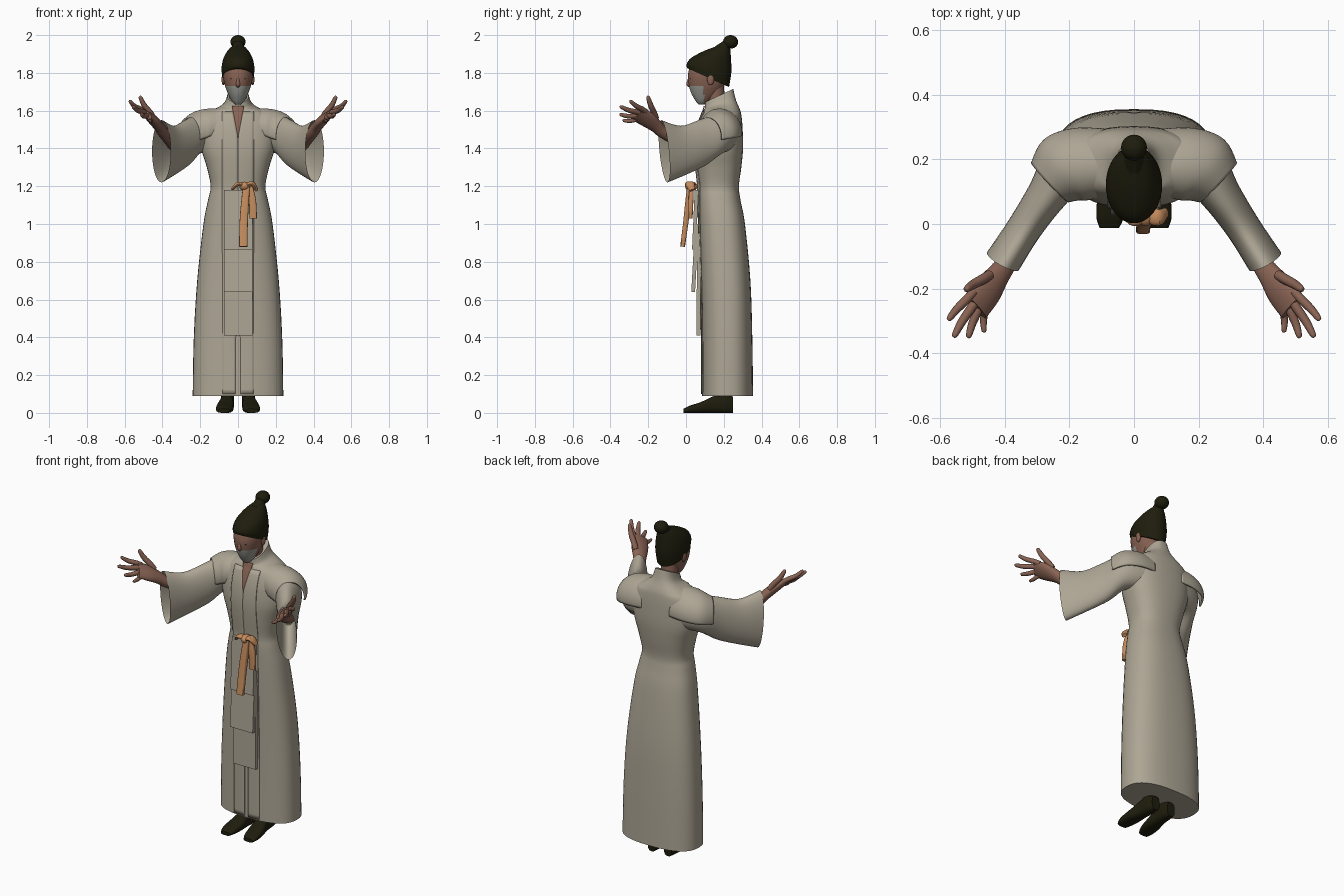
import bpy
import bmesh
from math import cos, sin, pi, radians
from mathutils import Vector as V

if "Cube" in bpy.data.objects:
    bpy.data.objects.remove(bpy.data.objects["Cube"])


def material(name, r, g, b):
    m = bpy.data.materials.new(name)
    m.use_nodes = True
    m.diffuse_color = (r, g, b, 1)
    bsdf = next(n for n in m.node_tree.nodes if n.type == 'BSDF_PRINCIPLED')
    bsdf.inputs["Base Color"].default_value = (r, g, b, 1)
    bsdf.inputs["Roughness"].default_value = 0.8
    return m


CLOTH = material("linen", 0.42, 0.38, 0.30)
DARK = material("dark_hair", 0.013, 0.012, 0.004)
SKIN = material("skin", 0.25, 0.125, 0.088)
GREY = material("pale_grey", 0.33, 0.33, 0.30)
SASH = material("orange_sash", 0.55, 0.26, 0.11)
made = []


def finish(name, bm, mat, mirror=False, thick=0):
    bmesh.ops.recalc_face_normals(bm, faces=bm.faces)
    mesh = bpy.data.meshes.new(name)
    bm.to_mesh(mesh)
    bm.free()
    mesh.materials.append(mat)
    ob = bpy.data.objects.new(name, mesh)
    bpy.context.collection.objects.link(ob)
    if thick:
        s = ob.modifiers.new("thickness", 'SOLIDIFY')
        s.thickness, s.offset = thick, 0
    if mirror:
        ob.modifiers.new("mirror", 'MIRROR')
    made.append(ob)
    return ob


def smooth_rows(rows, k=5):
    """Catmull-Rom interpolation of rows of numbers."""
    out = []
    for i in range(len(rows) - 1):
        a, b, c, d = (rows[max(0, min(len(rows) - 1, i + j))] for j in (-1, 0, 1, 2))
        for s in range(k):
            t = s / k
            out.append([0.5 * (2 * q + (r - p) * t + (2 * p - 5 * q + 4 * r - w) * t * t
                        + (3 * q - p - 3 * r + w) * t ** 3) for p, q, r, w in zip(a, b, c, d)])
    return out + [list(rows[-1])]


def ring(c, u, v, p=2, n=32, start=0, end=2 * pi):
    full = abs(end - start - 2 * pi) < 0.01
    pts = []
    for i in range(n):
        a = start + (end - start) * i / (n if full else n - 1)
        x, y = cos(a), sin(a)
        x, y = (abs(q) ** (2 / p) * (1 if q > 0 else -1) for q in (x, y))
        pts.append(V(c) + V(u) * x + V(v) * y)
    return pts


def loft(name, rings, mat, caps=(True, True), closed=True, **kw):
    bm = bmesh.new()
    rows = [[bm.verts.new(p) for p in r] for r in rings]
    n = len(rows[0])
    for a, b in zip(rows, rows[1:]):
        for i in range(n if closed else n - 1):
            j = (i + 1) % n
            bm.faces.new((a[i], a[j], b[j], b[i]))
    for row, cap in zip((rows[0], rows[-1]), caps):
        if cap and closed:
            bm.faces.new(row)
    return finish(name, bm, mat, **kw)


def level_rings(rows, p):
    """Rows of height, half width, front y, back y and tilt."""
    return [ring((0, (f + b) / 2, z), (w, 0, 0), (0, (b - f) / 2, t), p, 40) for z, w, f, b, t in rows]


def sweep(name, rows, side, mat, p=2, n=14, **kw):
    """Rows of x, y, z, side radius and thickness radius, along a path."""
    rows = smooth_rows(rows, 4)
    rings = []
    for i, r in enumerate(rows):
        d = V(rows[min(i + 1, len(rows) - 1)][:3]) - V(rows[max(i - 1, 0)][:3])
        v = d.cross(V(side)).normalized()
        u = v.cross(d).normalized()
        rings.append(ring(r[:3], u * r[3], v * r[4], p, n))
    return loft(name, rings, mat, **kw)


def ball(name, c, size, mat, **kw):
    bm = bmesh.new()
    bmesh.ops.create_uvsphere(bm, u_segments=24, v_segments=14, radius=1)
    bmesh.ops.scale(bm, vec=V(size), verts=bm.verts)
    bmesh.ops.translate(bm, vec=V(c), verts=bm.verts)
    return finish(name, bm, mat, **kw)


# Robe body with waist, shoulders and standing collar
robe = smooth_rows([
    (0.09, 0.24, 0.085, 0.355, 0), (0.4, 0.234, 0.085, 0.351, 0), (0.7, 0.216, 0.08, 0.341, 0),
    (1.0, 0.183, 0.07, 0.312, 0), (1.13, 0.158, 0.065, 0.288, 0), (1.2, 0.145, 0.065, 0.28, 0),
    (1.3, 0.165, 0.055, 0.293, 0), (1.4, 0.195, 0.05, 0.302, 0), (1.5, 0.2, 0.06, 0.3, 0),
    (1.57, 0.182, 0.08, 0.294, 0), (1.605, 0.13, 0.095, 0.286, 0),
    (1.635, 0.075, 0.1, 0.265, 0.02), (1.68, 0.056, 0.1, 0.25, 0.035)])
P = 2.5
loft("robe", level_rings(robe, P), CLOTH)


def front_y(x, z):
    for a, b in zip(robe, robe[1:]):
        if a[0] <= z <= b[0]:
            t = (z - a[0]) / (b[0] - a[0])
            w, f, k = (a[i] + (b[i] - a[i]) * t for i in (1, 2, 3))
            h = max(0, 1 - (abs(x) / w) ** P) ** (1 / P)
            return (f + k) / 2 - (k - f) / 2 * h
    return robe[-1][2]


def front_strip(name, z0, z1, edges, lift, mat, steps, **kw):
    """Thin plate lying on the robe front; edges(z) gives its two x limits."""
    rows = []
    for i in range(steps + 1):
        z = z0 + (z1 - z0) * i / steps
        a, b = edges(z)
        xs = [a + (b - a) * j / 6 for j in range(7)]
        rows.append([V((x, front_y(x, z) - lift, z)) for x in xs])
    return loft(name, rows, mat, closed=False, **kw)


# Front edges, split below the panels, and open neckline
def neck_gap(z):
    return max(0, z - 1.46) * 0.19


front_strip("front_edges", 0.1, 1.595,
            lambda z: (0.013 if z < 0.42 else 0.0005 + neck_gap(z), 0.083),
            0.004, CLOTH, 60, mirror=True, thick=0.005)
front_strip("neckline", 1.46, 1.625, lambda z: (-0.001 - neck_gap(z), 0.001 + neck_gap(z)),
            0.004, SKIN, 14, thick=0.004)

# Layered hanging panels: bottom z, bottom y, top z, top y
for name, z0, y0, z1, y1 in (("lower_panel", 0.41, 0.066, 0.95, 0.068),
                             ("middle_panel", 0.64, 0.038, 1.0, 0.058),
                             ("upper_panel", 0.865, 0.042, 1.18, 0.056)):
    loft(name, [[V((sx, y + dy, z)) for sx, dy in ((-0.073, -0.01), (0.078, -0.01), (0.078, 0.01),
                                                   (-0.073, 0.01))] for z, y in ((z0, y0), (z1, y1))],
         CLOTH)

# Sash knot, loops and tails
ball("sash_knot", (0.035, 0.028, 1.2), (0.028, 0.034, 0.024), SASH)
sweep("sash_left_loop", [(0.04, 0.03, 1.2, 0.024, 0.012), (0.075, 0.02, 1.214, 0.026, 0.013),
      (0.098, 0.035, 1.18, 0.016, 0.01)], (0, 1, 0), SASH)
sweep("sash_right_loop", [(0.03, 0.03, 1.2, 0.022, 0.012), (0.0, 0.015, 1.212, 0.022, 0.011),
      (-0.03, 0.03, 1.185, 0.014, 0.008)], (0, 1, 0), SASH)
sweep("sash_long_tail", [(0.045, 0.02, 1.2, 0.018, 0.014), (0.036, 0.01, 1.1, 0.021, 0.016),
      (0.03, -0.002, 1.0, 0.022, 0.014), (0.028, -0.018, 0.88, 0.022, 0.013)], (1, 0, 0), SASH, p=4)
sweep("sash_short_tail", [(0.06, 0.03, 1.2, 0.018, 0.012), (0.077, 0.026, 1.12, 0.019, 0.013),
      (0.08, 0.024, 1.03, 0.02, 0.011)], (1, 0, 0), SASH, p=4)


# Sleeves: rows of x, y, z, side radius, height radius, side heading
def sleeve_rings(rows, **kw):
    return [ring((x, y, z), (ru * cos(radians(a)), ru * sin(radians(a)), 0), (0, -0.1 * rv, rv), **kw)
            for x, y, z, ru, rv, a in smooth_rows(rows)]


loft("sleeves", sleeve_rings([
    (0.13, 0.19, 1.48, 0.085, 0.1, 85), (0.215, 0.165, 1.475, 0.08, 0.105, 52),
    (0.272, 0.085, 1.43, 0.062, 0.122, 34), (0.34, -0.015, 1.39, 0.054, 0.13, 29),
    (0.405, -0.115, 1.385, 0.056, 0.165, 27)]), CLOTH, caps=(True, False), mirror=True)
loft("sleeve_linings", sleeve_rings([
    (0.405, -0.115, 1.385, 0.055, 0.164, 27), (0.34, -0.015, 1.39, 0.046, 0.12, 29),
    (0.285, 0.065, 1.42, 0.04, 0.09, 34)]), CLOTH, caps=(False, True), mirror=True)
loft("shoulder_flaps", sleeve_rings([
    (0.09, 0.19, 1.5, 0.1, 0.108, 88), (0.165, 0.185, 1.495, 0.108, 0.11, 78),
    (0.22, 0.168, 1.485, 0.105, 0.106, 58), (0.258, 0.13, 1.47, 0.08, 0.092, 46)],
    start=radians(-15), end=radians(195)), CLOTH, closed=False, mirror=True, thick=0.01)

# Hands: forearm with palm, then fingers as knuckle, tip and radius
ACROSS = (0.71, 0.36, 0.61)
sweep("palms", [(0.34, 0.0, 1.42, 0.036, 0.034), (0.395, -0.12, 1.485, 0.034, 0.03),
      (0.417, -0.155, 1.515, 0.038, 0.028), (0.452, -0.205, 1.553, 0.052, 0.026),
      (0.488, -0.258, 1.583, 0.051, 0.016)], ACROSS, SKIN, n=20, mirror=True)
for name, k, tip, r in (
        ("index_fingers", (0.516, -0.232, 1.608), (0.575, -0.297, 1.652), 0.014),
        ("middle_fingers", (0.5, -0.255, 1.592), (0.558, -0.35, 1.622), 0.0145),
        ("ring_fingers", (0.48, -0.262, 1.572), (0.513, -0.352, 1.58), 0.014),
        ("little_fingers", (0.46, -0.26, 1.553), (0.464, -0.335, 1.547), 0.012),
        ("thumbs", (0.466, -0.17, 1.59), (0.521, -0.203, 1.676), 0.016)):
    k, tip = V(k), V(tip)
    base = k - (tip - k) * 0.35
    mid = (k + tip) / 2 + V((0.003, 0, -0.005))
    end = tip - (tip - k) * 0.08
    sweep(name, [(*base, r, r), (*k, r, r), (*mid, r * 0.9, r * 0.9),
          (*end, r * 0.65, r * 0.65), (*tip, r * 0.2, r * 0.2)], ACROSS, SKIN, n=10, mirror=True)

# Neck and head, with the lower front of the face in pale grey
sweep("neck", [(0, 0.18, 1.55, 0.05, 0.06), (0, 0.16, 1.65, 0.046, 0.048),
      (0, 0.145, 1.76, 0.05, 0.055)], (1, 0, 0), SKIN, n=24)
head = loft("head", level_rings(smooth_rows([
    (1.633, 0.014, 0.066, 0.1, 0), (1.65, 0.032, 0.052, 0.13, 0), (1.69, 0.053, 0.029, 0.175, 0),
    (1.74, 0.071, 0.014, 0.205, 0), (1.8, 0.08, 0.012, 0.22, 0), (1.86, 0.068, 0.035, 0.22, 0),
    (1.9, 0.03, 0.1, 0.2, 0)], 6), 2.1), SKIN)
head.data.materials.append(GREY)
for f in head.data.polygons:
    if f.center.z < 1.728 and f.center.y < 0.095:
        f.material_index = 1
sweep("nose", [(0, 0.022, 1.785, 0.006, 0.006), (0, 0.014, 1.755, 0.009, 0.009),
      (0, 0.013, 1.738, 0.012, 0.01), (0, 0.025, 1.726, 0.008, 0.006)], (1, 0, 0), SKIN)
ball("eyes", (0.03, 0.0225, 1.768), (0.012, 0.003, 0.002), DARK, mirror=True)
ball("ears", (0.078, 0.13, 1.765), (0.009, 0.018, 0.03), SKIN, mirror=True)

# Swept-up hair and topknot
loft("hair", level_rings(smooth_rows([
    (1.775, 0.083, 0.006, 0.228, -0.05), (1.825, 0.087, 0.003, 0.24, -0.02),
    (1.875, 0.078, 0.022, 0.238, 0.0), (1.91, 0.06, 0.066, 0.235, 0.008),
    (1.933, 0.04, 0.112, 0.232, 0.01), (1.95, 0.018, 0.165, 0.23, 0.008)]), 2), DARK)
sweep("topknot_stalk", [(0, 0.18, 1.915, 0.036, 0.036), (0, 0.212, 1.945, 0.03, 0.028),
      (0, 0.235, 1.965, 0.028, 0.026)], (1, 0, 0), DARK, n=20)
ball("topknot", (0, 0.236, 1.964), (0.04, 0.04, 0.036), DARK)

# Shoes: rows of y, centre x, half width, height
shoe = smooth_rows([(-0.012, 0.076, 0.03, 0.022), (0.02, 0.074, 0.042, 0.038),
                    (0.08, 0.068, 0.045, 0.058), (0.15, 0.06, 0.037, 0.09),
                    (0.21, 0.056, 0.035, 0.1), (0.25, 0.054, 0.026, 0.085)])
loft("shoes", [ring((x, y, h / 2), (w, 0, 0), (0, 0, h / 2), 2.8, 24) for y, x, w, h in shoe],
     DARK, mirror=True)
loft("ankles", [ring((0.056, 0.195, z), (0.034, 0, 0), (0, 0.045, 0), 2, 20) for z in (0.05, 0.25)],
     DARK, mirror=True)

# Smooth shading that keeps hems and cut edges crisp
bpy.ops.object.select_all(action='DESELECT')
for ob in made:
    ob.select_set(True)
bpy.context.view_layer.objects.active = made[0]
bpy.ops.object.shade_smooth_by_angle(angle=radians(42))
